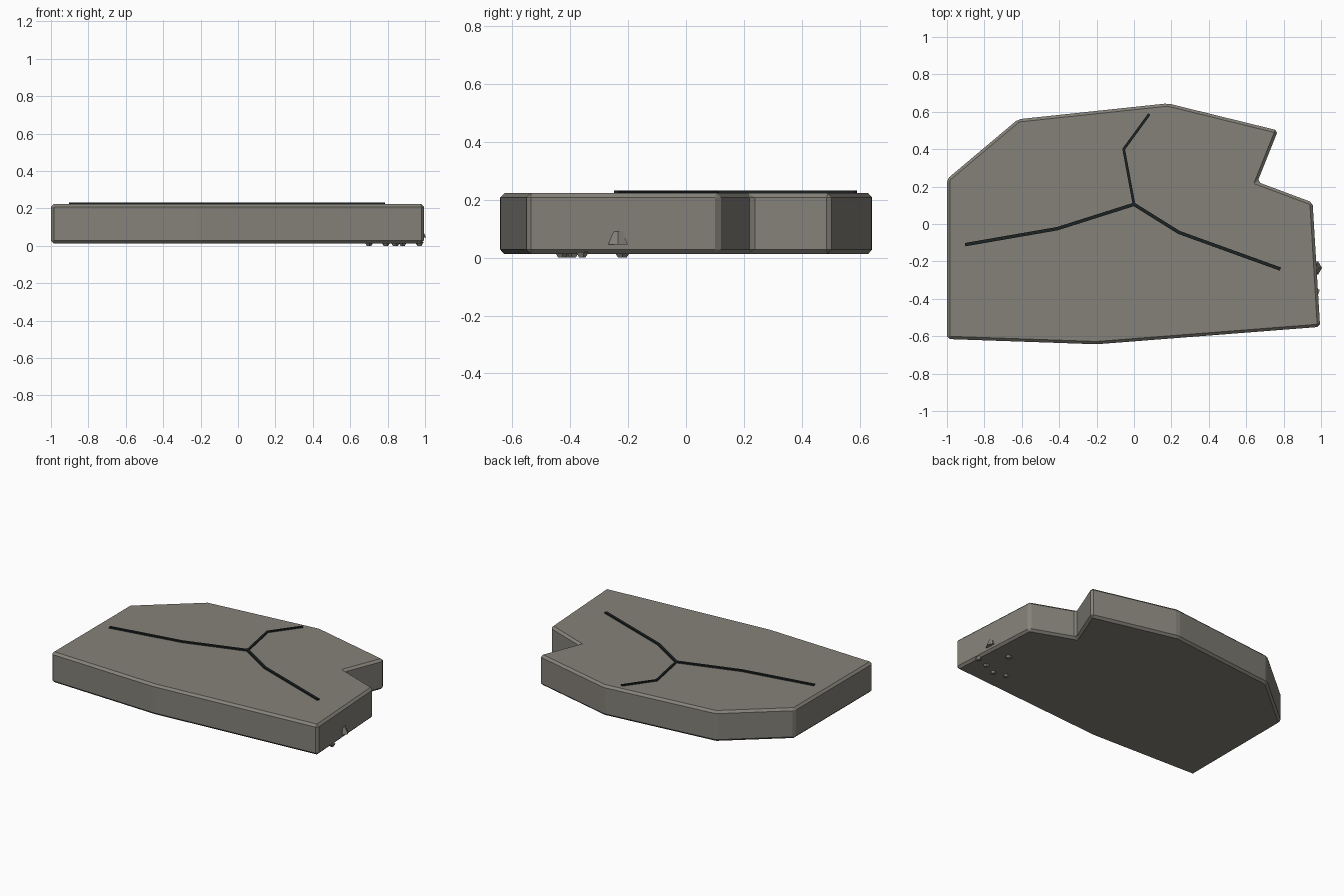
import bpy, bmesh, math
from mathutils import Vector, Matrix

if "Cube" in bpy.data.objects:
    bpy.data.objects.remove(bpy.data.objects["Cube"])


def material(name, rgb):
    m = bpy.data.materials.new(name)
    m.diffuse_color = (*rgb, 1)
    m.use_nodes = True
    m.node_tree.nodes["Principled BSDF"].inputs["Base Color"].default_value = m.diffuse_color
    return m


STONE = material("grey stone", (0.235, 0.222, 0.192))
DARK = material("dark crack", (0.012, 0.016, 0.016))


def add_object(name, bm, mat):
    bmesh.ops.recalc_face_normals(bm, faces=bm.faces)
    me = bpy.data.meshes.new(name)
    bm.to_mesh(me)
    bm.free()
    me.materials.append(mat)
    ob = bpy.data.objects.new(name, me)
    bpy.context.collection.objects.link(ob)
    return ob


def prism(bm, points, z0, z1):
    face = bm.faces.new([bm.verts.new((x, y, z0)) for x, y in points])
    ext = bmesh.ops.extrude_face_region(bm, geom=[face], use_keep_orig=True)
    top = [v for v in ext["geom"] if isinstance(v, bmesh.types.BMVert)]
    bmesh.ops.translate(bm, verts=top, vec=(0, 0, z1 - z0))


# Broken slab with chamfered edges
outline = [(-1, -0.615), (-0.2, -0.643), (0.995, -0.55), (0.955, 0.115), (0.66, 0.225),
           (0.77, 0.50), (0.18, 0.645), (-0.62, 0.56), (-1, 0.24)]
bm = bmesh.new()
prism(bm, outline, 0.013, 0.223)
slab = add_object("stone_slab", bm, STONE)
bevel = slab.modifiers.new("chamfer", "BEVEL")
bevel.width = 0.015
bevel.segments = 1
bevel.limit_method = 'NONE'

# Three cracks branching from one point, each a chain of thin plates
hub = (0, 0.105)
branches = {"left": [hub, (-0.41, -0.025), (-0.9, -0.11)],
            "right": [hub, (0.24, -0.045), (0.78, -0.24)],
            "back": [hub, (-0.055, 0.40), (0.08, 0.585)]}
for side, path in branches.items():
    bm = bmesh.new()
    half = 0.007 if side == "back" else 0.009
    for a, b in zip(path, path[1:]):
        a, b = Vector(a), Vector(b)
        d = (b - a).normalized()
        n = Vector((-d.y, d.x)) * half
        e = d * 0.003
        prism(bm, [a - e - n, b + e - n, b + e + n, a - e + n], 0.2225, 0.232)
    add_object("crack_" + side, bm, DARK)

# Small rubble chips, mostly sunk into the slab's corner
chips = [(0.97, -0.36, 0.024), (0.79, -0.43, 0.026), (0.84, -0.22, 0.03),
         (0.70, -0.41, 0.026), (0.88, -0.39, 0.024)]
for i, (x, y, r) in enumerate(chips):
    bm = bmesh.new()
    bmesh.ops.create_cone(bm, cap_ends=True, segments=5, radius1=r * 0.5, radius2=r, depth=0.02,
                          matrix=Matrix.Translation((x, y, 0.01)) @ Matrix.Rotation(i * 1.1, 4, 'Z'))
    add_object(f"rubble_chip_{i + 1}", bm, STONE)

# Chip sticking out of the right side
bm = bmesh.new()
bmesh.ops.create_cone(bm, cap_ends=True, segments=6, radius1=0.039, radius2=0.018, depth=0.045,
                      matrix=Matrix.Translation((0.966, -0.235, 0.068)) @ Matrix.Rotation(math.pi / 6, 4, 'Z'))
add_object("side_chip", bm, STONE)
